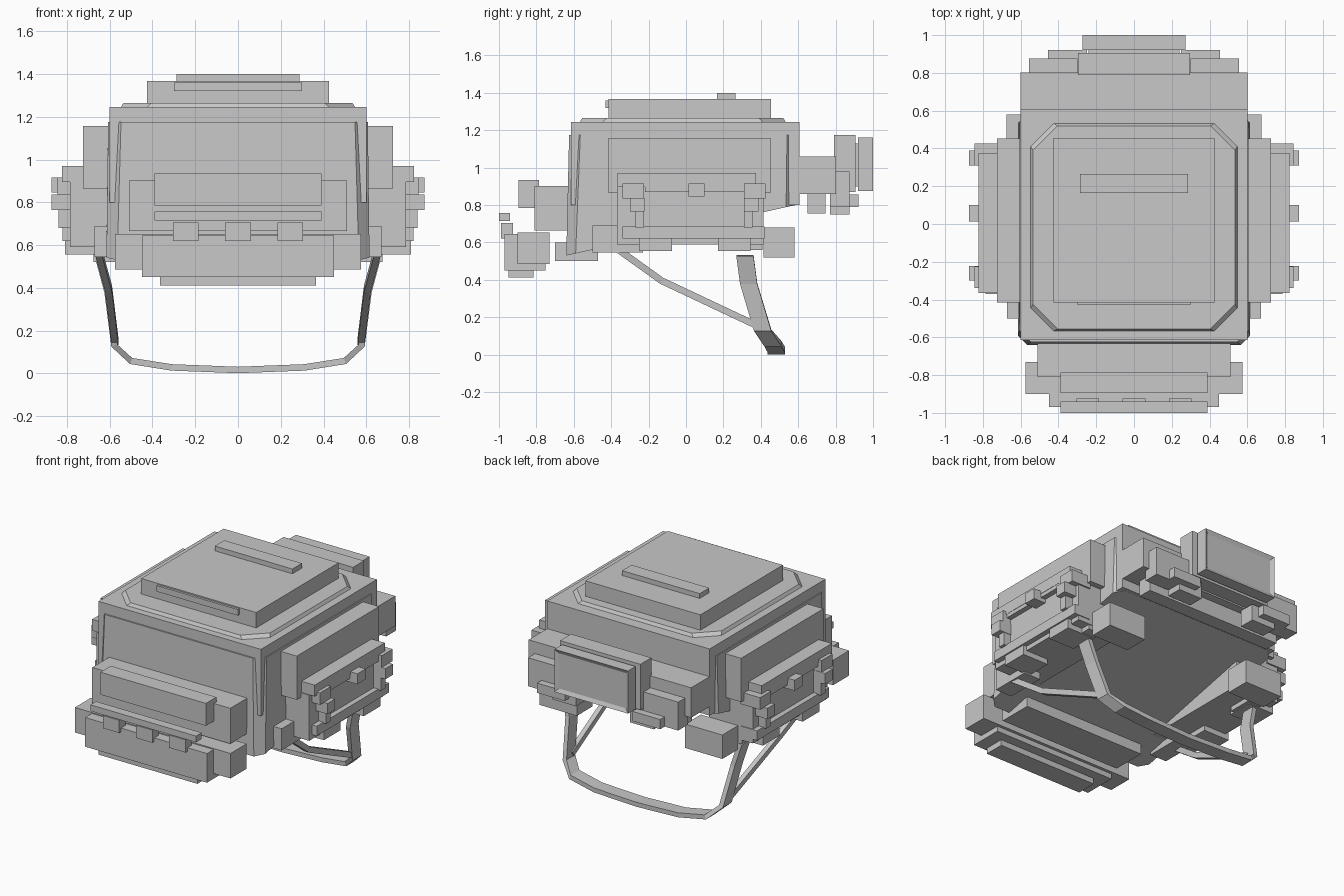
import bpy, bmesh
from mathutils import Vector

cube = bpy.data.objects.get("Cube")
if cube:
    bpy.data.objects.remove(cube)

GREY = (0.58, 0.58, 0.58, 1)
grey = bpy.data.materials.new("plain grey")
grey.use_nodes = True
grey.diffuse_color = GREY
grey.node_tree.nodes["Principled BSDF"].inputs["Base Color"].default_value = GREY


def finish(name, bm):
    bmesh.ops.recalc_face_normals(bm, faces=bm.faces)
    mesh = bpy.data.meshes.new(name)
    bm.to_mesh(mesh)
    bm.free()
    mesh.materials.append(grey)
    obj = bpy.data.objects.new(name, mesh)
    bpy.context.collection.objects.link(obj)
    return obj


def box_mesh(x, y, z):
    bm = bmesh.new()
    bmesh.ops.create_cube(bm, size=1)
    for v in bm.verts:
        v.co = [(a + b) / 2 + c * (b - a) for c, (a, b) in zip(v.co, (x, y, z))]
    bm.normal_update()
    return bm


def box(name, x, y, z):
    return finish(name, box_mesh(x, y, z))


def centred(name, half, y, z):
    return box(name, (-half, half), y, z)


def pair(name, x, y, z):
    box("left_" + name, x, y, z)
    box("right_" + name, (-x[1], -x[0]), y, z)


def loft(name, rings):
    bm = bmesh.new()
    loops = [[bm.verts.new(p) for p in ring] for ring in rings]
    for a, b in zip(loops, loops[1:]):
        for i in range(len(a)):
            j = (i + 1) % len(a)
            bm.faces.new((a[i], a[j], b[j], b[i]))
    bm.faces.new(loops[0])
    bm.faces.new(loops[-1])
    return finish(name, bm)


def octagon(h, y0, y1, c, z, slope=0):
    pts = [(-h + c, y0), (h - c, y0), (h, y0 + c), (h, y1 - c),
           (h - c, y1), (-h + c, y1), (-h, y1 - c), (-h, y0 + c)]
    return [(x, y, z + slope * (y - y0)) for x, y in pts]


def strap(name, path, width, thick):
    # Sweep a flat rectangle along a path
    path, w = [Vector(p) for p in path], Vector(width)
    rings = []
    for i, p in enumerate(path):
        t = path[min(i + 1, len(path) - 1)] - path[max(i - 1, 0)]
        n = t.cross(w).normalized() * thick
        rings.append([p + w + n, p - w + n, p - w - n, p + w - n])
    return loft(name, rings)


# Main bag: tapered body with a sloping base, and the lid over it
loft("bag_body", [octagon(0.615, -0.64, 0.585, 0.05, 0.53, 0.22),
                  octagon(0.607, -0.625, 0.6, 0.06, 1.175)])
centred("lid", 0.6, (-0.615, 0.608), (0.8, 1.245))
loft("lid_rim", [octagon(0.55, -0.57, 0.535, 0.12, 1.24),
                 octagon(0.535, -0.555, 0.52, 0.13, 1.265)])
centred("top_pocket", 0.425, (-0.415, 0.455), (1.24, 1.368))
centred("top_handle", 0.287, (0.165, 0.265), (1.36, 1.4))
centred("top_pocket_flap", 0.3, (-0.43, -0.4), (1.32, 1.36))

# Front pocket and bedroll
centred("front_pocket", 0.51, (-0.81, -0.6), (0.665, 0.902))
centred("front_pocket_flap", 0.39, (-0.895, -0.785), (0.785, 0.935))
centred("front_bar", 0.39, (-1, -0.94), (0.715, 0.757))
for i in (-1, 0, 1):
    m = i * 0.245
    box("front_buckle", (m - 0.06, m + 0.06), (-0.99, -0.925), (0.62, 0.705))
centred("bedroll_middle", 0.45, (-0.97, -0.75), (0.45, 0.645))
centred("bedroll", 0.575, (-0.9, -0.73), (0.485, 0.652))
centred("bedroll_base", 0.365, (-0.95, -0.815), (0.412, 0.46))
centred("bedroll_mount", 0.45, (-0.7, -0.47), (0.5, 0.6))

# Side pockets with an open frame on the outer face
pair("side_upper_pocket", (0.58, 0.725), (-0.415, 0.453), (0.865, 1.157))
pair("side_pocket", (0.46, 0.785), (-0.37, 0.415), (0.59, 0.895))
pair("side_pocket_flap", (0.6, 0.822), (-0.365, 0.375), (0.895, 0.97))
pair("side_top_rail", (0.7, 0.82), (-0.22, 0.31), (0.87, 0.897))
pair("side_bottom_rail", (0.7, 0.82), (-0.34, 0.42), (0.62, 0.685))
for y0 in (-0.27, 0.31):
    pair("side_post", (0.7, 0.84), (y0, y0 + 0.045), (0.68, 0.84))
for y0 in (-0.3, 0.31):
    pair("side_knob", (0.76, 0.873), (y0, y0 + 0.078), (0.765, 0.837))
for y0 in (-0.34, 0.31):
    pair("side_clip", (0.7, 0.845), (y0, y0 + 0.115), (0.835, 0.915))
pair("side_toggle", (0.75, 0.873), (0.013, 0.1), (0.845, 0.915))
for y0 in (-0.25, 0.17):
    pair("side_foot", (0.62, 0.81), (y0, y0 + 0.175), (0.555, 0.63))
pair("front_strap_anchor", (0.55, 0.672), (-0.5, -0.23), (0.545, 0.69))
pair("rear_strap_anchor", (0.4, 0.675), (0.415, 0.58), (0.52, 0.68))

# Rear roll, framed panel and clips
centred("rear_roll", 0.6, (0.59, 0.803), (0.86, 1.06))
centred("rear_frame", 0.297, (0.79, 0.905), (0.87, 1.175))
bm = box_mesh((-0.272, 0.272), (0.92, 1), (0.875, 1.16))
face = max(bm.faces, key=lambda f: f.calc_center_median().y)
bmesh.ops.inset_region(bm, faces=[face], thickness=0.035)
bmesh.ops.translate(bm, verts=face.verts, vec=(0, -0.012, 0))
finish("rear_panel", bm)
centred("rear_panel_mount", 0.24, (0.9, 0.93), (0.9, 1.13))
pair("rear_pouch", (0.3, 0.555), (0.77, 0.875), (0.79, 0.98))
pair("rear_clip", (0.25, 0.455), (0.8, 0.922), (0.79, 0.855))
pair("rear_knob", (0.2, 0.375), (0.77, 0.875), (0.75, 0.86))
centred("rear_lower_bar", 0.5, (0.65, 0.745), (0.755, 0.87))

# Hanging bow and its side straps
half = [(0.65, 0.315, 0.53), (0.61, 0.335, 0.38), (0.578, 0.41, 0.13),
        (0.5, 0.465, 0.058), (0.31, 0.482, 0.028), (0, 0.482, 0.016)]
bow = half + [(-x, y, z) for x, y, z in reversed(half[:-1])]
strap("hanging_bow", bow, (0, 0.046, 0), 0.015)
pair("bow_anchor", (0.6, 0.7), (0.2, 0.41), (0.56, 0.66))
for side, s in (("left", 1), ("right", -1)):
    strap(side + "_side_strap",
          [(s * 0.65, -0.36, 0.56), (s * 0.605, -0.13, 0.395), (s * 0.575, 0.39, 0.15)],
          (0.016, 0, 0), 0.018)
